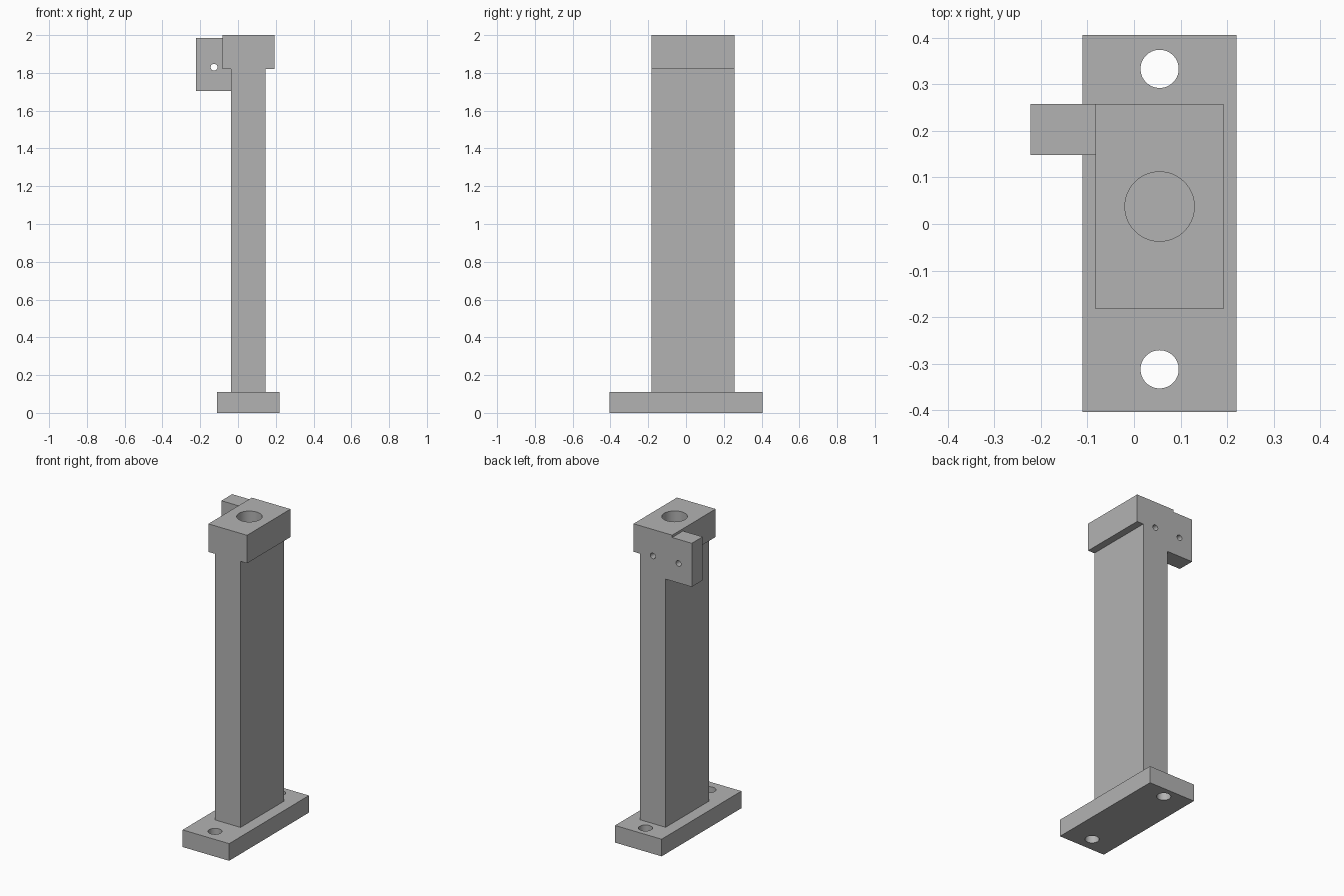
import bpy, bmesh, math
from mathutils import Matrix, Vector

if "Cube" in bpy.data.objects:
    bpy.data.objects.remove(bpy.data.objects["Cube"])

grey = bpy.data.materials.new("plain grey")
grey.diffuse_color = (0.45, 0.45, 0.45, 1)
grey.use_nodes = True
grey.node_tree.nodes["Principled BSDF"].inputs["Base Color"].default_value = grey.diffuse_color


def add_object(name, bm):
    bmesh.ops.recalc_face_normals(bm, faces=bm.faces)
    mesh = bpy.data.meshes.new(name)
    bm.to_mesh(mesh)
    bm.free()
    mesh.materials.append(grey)
    obj = bpy.data.objects.new(name, mesh)
    bpy.context.collection.objects.link(obj)
    return obj


def extrude_y(name, profile, y0, y1):
    """Solid from an x-z outline, extruded between two y positions."""
    bm = bmesh.new()
    face = bm.faces.new([bm.verts.new((x, y0, z)) for x, z in profile])
    new = bmesh.ops.extrude_face_region(bm, geom=[face])["geom"]
    verts = [v for v in new if isinstance(v, bmesh.types.BMVert)]
    bmesh.ops.translate(bm, verts=verts, vec=(0, y1 - y0, 0))
    return add_object(name, bm)


def box(name, x0, x1, y0, y1, z0, z1):
    return extrude_y(name, [(x0, z0), (x1, z0), (x1, z1), (x0, z1)], y0, y1)


def rod(name, start, end, radius):
    """Cylinder between two points, used to drill holes."""
    a, b = Vector(start), Vector(end)
    rot = (b - a).to_track_quat('Z', 'Y').to_matrix().to_4x4()
    bm = bmesh.new()
    bmesh.ops.create_cone(bm, cap_ends=True, segments=64, radius1=radius, radius2=radius,
                          depth=(b - a).length, matrix=Matrix.Translation((a + b) / 2) @ rot)
    return add_object(name, bm)


def combine(target, tool, operation):
    mod = target.modifiers.new(tool.name, 'BOOLEAN')
    mod.operation, mod.solver, mod.object = operation, 'EXACT', tool
    bpy.context.view_layer.objects.active = target
    bpy.ops.object.modifier_apply(modifier=mod.name)
    bpy.data.objects.remove(tool)


CX, CY = 0.055, 0.0375            # column axis
Y0, Y1 = -0.183, 0.258            # column front and back

# Base plate with two bolt holes
base = box("base_plate", -0.111, 0.22, -0.404, 0.406, 0, 0.11)
for y in (-0.312, 0.333):
    combine(base, rod("bolt_hole", (CX, y, -0.1), (CX, y, 0.3), 0.041), 'DIFFERENCE')

# Column with its wider head, one T-shaped outline
half = [(0.091, 0.11), (0.091, 1.82), (0.1375, 1.82), (0.1375, 2.0)]
outline = [(CX + x, z) for x, z in half] + [(CX - x, z) for x, z in reversed(half)]
column = extrude_y("column_with_head", outline, Y0, Y1)

# Side bracket, flush with the back of the column
combine(column, box("bracket", -0.222, 0.0, 0.148, Y1, 1.705, 1.985), 'UNION')

# Socket in the head, bracket through hole, and set-screw hole into the socket
combine(column, rod("socket", (CX, CY, 1.5), (CX, CY, 2.2), 0.0745), 'DIFFERENCE')
combine(column, rod("bracket_hole", (-0.127, 0.05, 1.83), (-0.127, 0.4, 1.83), 0.018), 'DIFFERENCE')
combine(column, rod("screw_hole", (CX, CY, 1.83), (CX, 0.4, 1.83), 0.018), 'DIFFERENCE')

# Smooth hole walls, sharp edges elsewhere
for obj in (base, column):
    bpy.ops.object.select_all(action='DESELECT')
    obj.select_set(True)
    bpy.context.view_layer.objects.active = obj
    bpy.ops.object.shade_smooth_by_angle(angle=math.radians(30))
